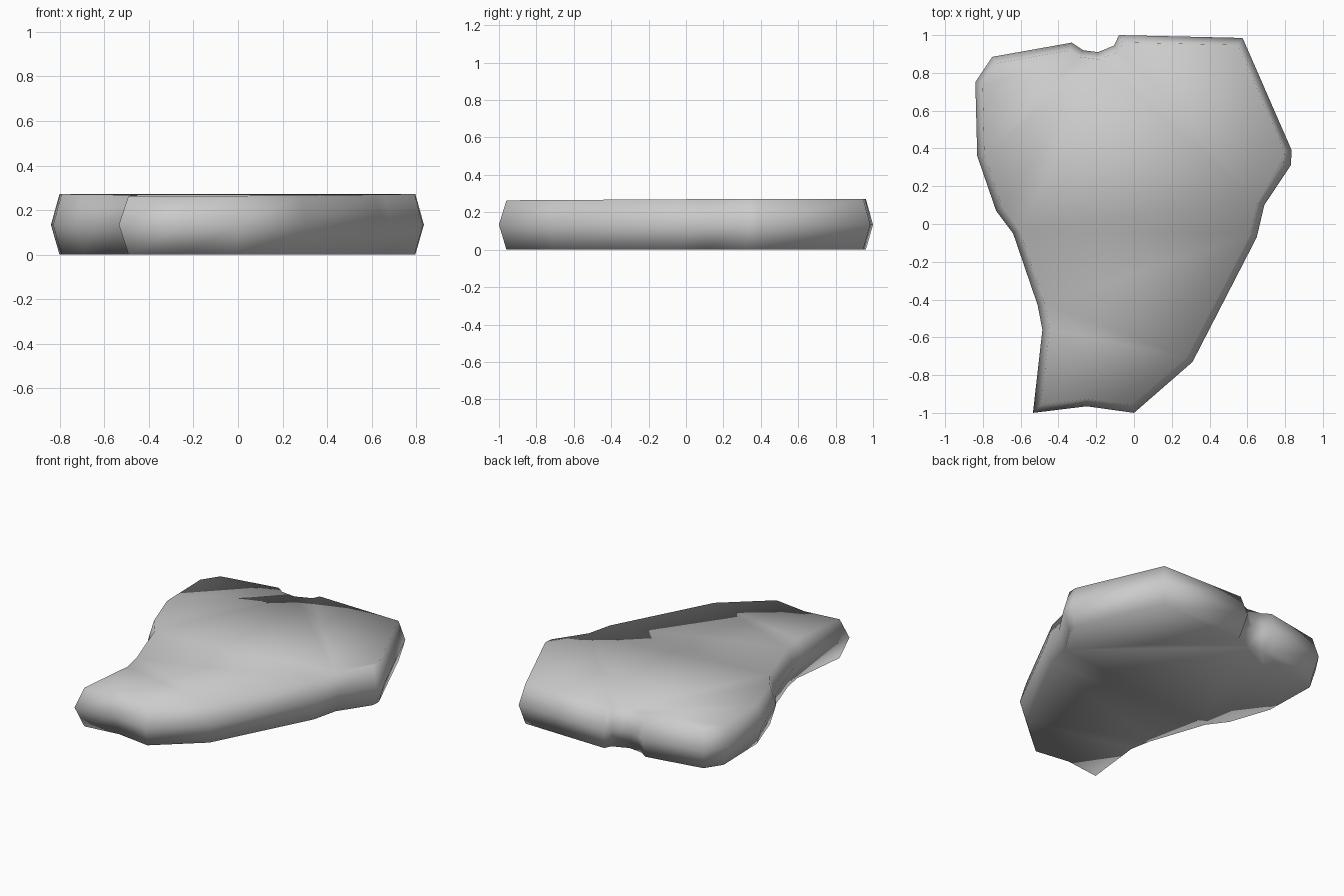
import bpy
import bmesh
from mathutils import Vector

cube = bpy.data.objects.get("Cube")
if cube:
    bpy.data.objects.remove(cube, do_unlink=True)

# Widest outline of the slab, counter-clockwise from the front right corner
OUTLINE = [Vector(p) for p in (
    (-.535, -1), (-.25, -.965), (0, -1), (.31, -.73), (.65, -.07), (.69, .1),
    (.83, .31), (.835, .39), (.575, .985), (-.08, 1), (-.105, .945),
    (-.19, .91), (-.27, .92), (-.33, .96), (-.75, .885), (-.84, .75),
    (-.83, .36), (-.73, .07), (-.64, -.05), (-.51, -.43), (-.485, -.56))]
INSET = .038
HEIGHT = .268


def inset_outline(points, distance):
    """Move every corner inwards along its mitre."""
    result = []
    for i, p in enumerate(points):
        a = (p - points[i - 1]).normalized()
        b = (points[(i + 1) % len(points)] - p).normalized()
        na, nb = Vector((-a.y, a.x)), Vector((-b.y, b.x))
        result.append(p + (na + nb) * distance / (1 + na.dot(nb)))
    return result


def top_height(p):
    """The upper face dips slightly towards the front."""
    return HEIGHT + .006 * min(p.y + .3, .6)


rim = inset_outline(OUTLINE, INSET)
bm = bmesh.new()

# Three rings: bottom rim, bulging middle, top rim
rings = [
    [bm.verts.new((p.x, p.y, 0)) for p in rim],
    [bm.verts.new((p.x, p.y, HEIGHT / 2)) for p in OUTLINE],
    [bm.verts.new((p.x, p.y, top_height(p))) for p in rim],
]

# Bevelled side walls
count = len(OUTLINE)
for low, high in zip(rings, rings[1:]):
    for i in range(count):
        j = (i + 1) % count
        bm.faces.new((low[i], low[j], high[j], high[i]))

# Flat caps
caps = [bm.faces.new(rings[2]), bm.faces.new(rings[0][::-1])]
bmesh.ops.triangulate(bm, faces=caps)
for face in bm.faces:
    face.smooth = True

mesh = bpy.data.meshes.new("stone_slab")
bm.to_mesh(mesh)
bm.free()
slab = bpy.data.objects.new("stone_slab", mesh)
bpy.context.collection.objects.link(slab)

# Plain grey stone
stone = bpy.data.materials.new("stone_grey")
stone.use_nodes = True
colour = (.6, .6, .6, 1)
stone.diffuse_color = colour
stone.node_tree.nodes["Principled BSDF"].inputs["Base Color"].default_value = colour
mesh.materials.append(stone)
